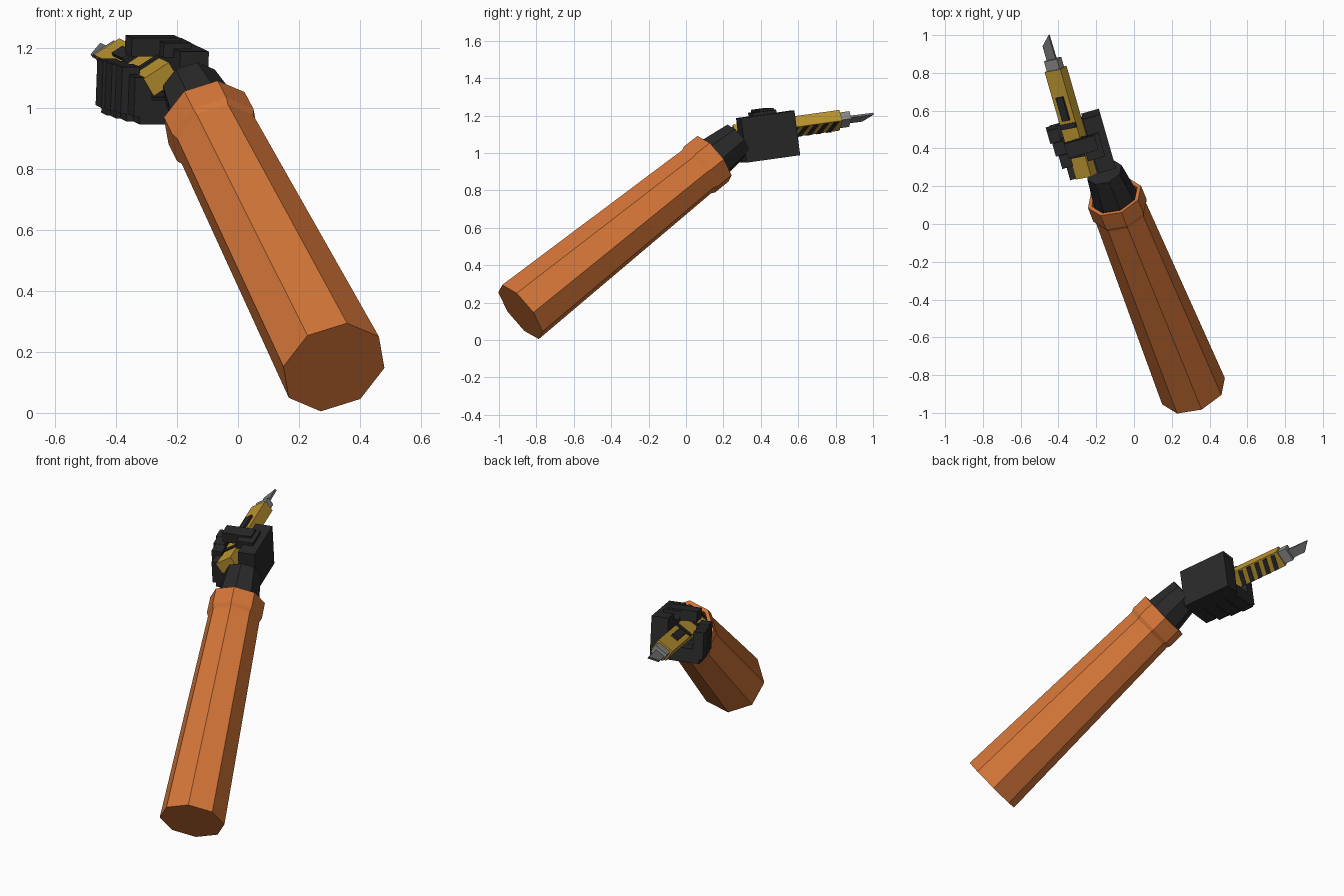
import bpy, bmesh, math
from mathutils import Vector, Matrix

if "Cube" in bpy.data.objects:
    bpy.data.objects.remove(bpy.data.objects["Cube"])


def material(name, rgb):
    m = bpy.data.materials.new(name)
    m.diffuse_color = (*rgb, 1)
    m.use_nodes = True
    m.node_tree.nodes["Principled BSDF"].inputs["Base Color"].default_value = m.diffuse_color
    return m


ORANGE = material("sleeve_orange", (0.66, 0.18, 0.04))
DARK = material("glove_black", (0.022, 0.022, 0.022))
YELLOW = material("handle_yellow", (0.50, 0.30, 0.03))
STEEL = material("holder_grey", (0.25, 0.25, 0.25))
BLADE = material("blade_grey", (0.17, 0.17, 0.17))


def finish(name, bm, mat):
    bmesh.ops.recalc_face_normals(bm, faces=bm.faces)
    me = bpy.data.meshes.new(name)
    bm.to_mesh(me)
    bm.free()
    me.materials.append(mat)
    ob = bpy.data.objects.new(name, me)
    bpy.context.collection.objects.link(ob)
    return ob


def prism(name, frame, outline, z0, z1, mat):
    """Extrude an outline in the frame's xy plane from z0 to z1."""
    bm = bmesh.new()
    lo = [bm.verts.new(frame @ Vector((x, y, z0))) for x, y in outline]
    hi = [bm.verts.new(frame @ Vector((x, y, z1))) for x, y in outline]
    bm.faces.new(lo)
    bm.faces.new(hi)
    n = len(outline)
    for i in range(n):
        j = (i + 1) % n
        bm.faces.new((lo[i], lo[j], hi[j], hi[i]))
    return finish(name, bm, mat)


def box(name, frame, x, y, z, mat):
    pts = [(x[0], y[0]), (x[1], y[0]), (x[1], y[1]), (x[0], y[1])]
    return prism(name, frame, pts, z[0], z[1], mat)


# forearm axis and the direction of its top corner
START = Vector((0.315, -0.885, 0.15))
AXIS = (Vector((-0.104, 0.145, 0.97)) - START).normalized()
E1 = Vector((0.04, -0.09, 0.148))
E1 = (E1 - AXIS * E1.dot(AXIS)).normalized()
E2 = AXIS.cross(E1)


def loft(name, profile, mat, sides=8):
    """Octagonal loft along the forearm from (distance, radius) pairs."""
    bm = bmesh.new()
    rings = []
    for t, r in profile:
        ring = []
        for k in range(sides):
            a = k * math.tau / sides
            ring.append(bm.verts.new(START + AXIS * t + (E1 * math.cos(a) + E2 * math.sin(a)) * r))
        rings.append(ring)
    bm.faces.new(rings[0])
    bm.faces.new(rings[-1])
    for p, q in zip(rings, rings[1:]):
        for k in range(sides):
            j = (k + 1) % sides
            bm.faces.new((p[k], p[j], q[j], q[k]))
    return finish(name, bm, mat)


# sleeve with turned cuff and hollow mouth, then the wrist
loft("sleeve", [(0, 0.18), (1.262, 0.143), (1.285, 0.153), (1.38, 0.152),
                (1.38, 0.130), (1.30, 0.128)], ORANGE)
loft("wrist", [(1.29, 0.124), (1.38, 0.119), (1.555, 0.098)], DARK)

# hand frame: x across, y along the knife, z up; knife frame is rolled about y
U = Vector((-0.155, 0.54, 0.075)).normalized()
H = Vector((U.y, -U.x, 0)).normalized()
V = H.cross(U)
HAND = Matrix((H, U, V)).transposed().to_4x4()
HAND.translation = (-0.26, 0.28, 1.10)
KNIFE = HAND @ Matrix.Rotation(math.radians(-33), 4, 'Y')

# palm and thumb
box("palm", HAND, (0.065, 0.162), (-0.02, 0.28), (-0.15, 0.09), DARK)
box("thumb_base", HAND, (0.03, 0.125), (0.06, 0.19), (0.06, 0.108), DARK)
box("thumb_tip", HAND, (-0.066, 0.10), (0.105, 0.185), (0.058, 0.118), DARK)

# four fingers, little finger first, each curling under and up the left side
for i, left in enumerate((-0.088, -0.112, -0.126, -0.136)):
    y = (-0.025 + 0.073 * i, 0.046 + 0.073 * i)
    box(f"finger_{i + 1}_lower", HAND, (left + 0.02, 0.08), y, (-0.15, -0.07), DARK)
    top = 0.005 if i == 0 else 0.03
    box(f"finger_{i + 1}_tip", HAND, (left, left + 0.06), y, (-0.125, top), DARK)

# knife handle, bands and slider
box("knife_handle", KNIFE, (-0.05, 0.05), (-0.03, 0.567), (-0.034, 0.034), YELLOW)
for i, y in enumerate((0.085, 0.245)):
    box(f"handle_band_{i + 1}", KNIFE, (-0.048, 0.051), (y, y + 0.028), (0.03, 0.041), DARK)
box("slider", KNIFE, (-0.022, 0.022), (0.29, 0.42), (0.03, 0.047), DARK)

# slanted warning stripes on the underside
for i in range(5):
    y = 0.268 + 0.056 * i
    prism(f"stripe_{i + 1}", KNIFE,
          [(-0.05, y), (0.042, y + 0.028), (0.042, y + 0.056), (-0.05, y + 0.028)],
          -0.037, -0.033, DARK)

# blade holder and blade
box("blade_holder", KNIFE, (-0.042, 0.040), (0.56, 0.622), (-0.024, 0.024), STEEL)
prism("blade", KNIFE, [(-0.036, 0.61), (0.022, 0.61), (0.020, 0.755), (-0.036, 0.70)],
      -0.006, 0.006, BLADE)
